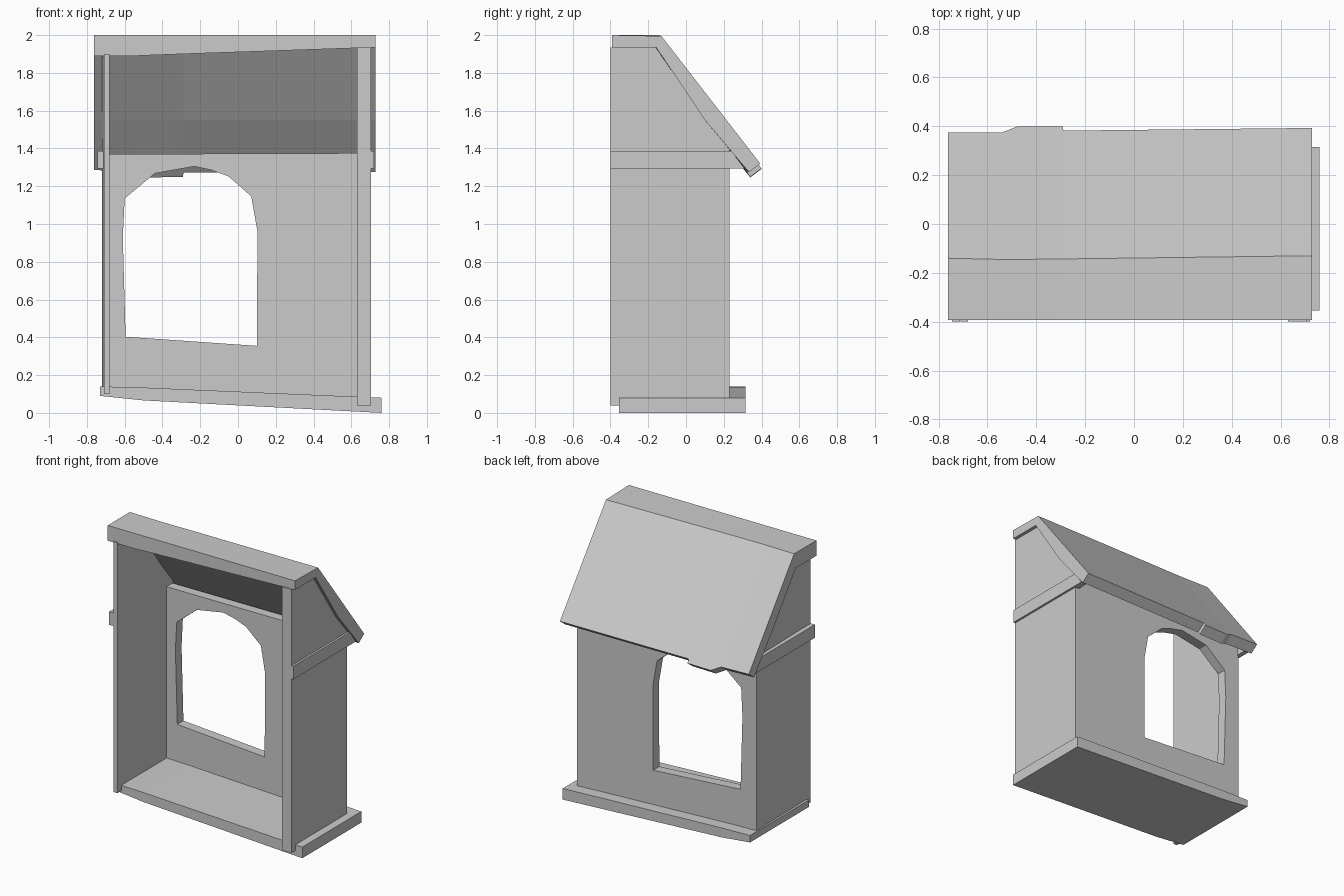
import bpy, bmesh

if "Cube" in bpy.data.objects:
    bpy.data.objects.remove(bpy.data.objects["Cube"])


def loft(name, sections):
    """Closed solid skinned through matching rings of 3D points."""
    bm = bmesh.new()
    rings = [[bm.verts.new(p) for p in sec] for sec in sections]
    n = len(rings[0])
    for a, b in zip(rings, rings[1:]):
        for i in range(n):
            j = (i + 1) % n
            bm.faces.new((a[i], a[j], b[j], b[i]))
    bm.faces.new(rings[0])
    bm.faces.new(rings[-1])
    bmesh.ops.recalc_face_normals(bm, faces=bm.faces)
    mesh = bpy.data.meshes.new(name)
    bm.to_mesh(mesh)
    bm.free()
    obj = bpy.data.objects.new(name, mesh)
    bpy.context.collection.objects.link(obj)
    return obj


def prism_x(name, profile, x0, x1):
    """Extrude a (y, z) profile along x."""
    return loft(name, [[(x, y, z) for y, z in profile] for x in (x0, x1)])


def prism_y(name, profile, y0, y1):
    """Extrude an (x, z) profile along y."""
    return loft(name, [[(x, y, z) for x, z in profile] for y in (y0, y1)])


FRONT, BACK = -0.40, 0.23


def side_profile(bottom, top):
    return [(FRONT, bottom), (FRONT, top), (-0.16, top), (0.10, 1.555),
            (BACK, 1.395), (BACK, bottom)]


# Sloping floor, in two slightly bent lengths
floor = [(-0.73, 0.09, 0.14), (-0.50, 0.066, 0.134), (0.76, 0.0, 0.08)]
loft("floor", [[(x, -0.355, lo), (x, 0.315, lo), (x, 0.315, hi), (x, -0.355, hi)]
               for x, lo, hi in floor])

# Side walls: thin left board, thick right board
left = prism_x("left_wall", side_profile(0.10, 1.90), -0.72, -0.68)
for v in left.data.vertices:
    if v.co.x < -0.7 and v.co.y < -0.39:
        v.co.x = -0.71
prism_x("right_wall", side_profile(0.04, 1.935), 0.63, 0.705)

# Back wall with arched opening
back = prism_y("back_wall", [(-0.70, 0.11), (0.65, 0.045), (0.65, 1.375), (-0.70, 1.37)],
               0.16, BACK)
arch = [(-0.595, 0.403), (0.10, 0.355), (0.103, 0.96), (0.07, 1.147), (-0.05, 1.252),
        (-0.14, 1.285), (-0.23, 1.305), (-0.44, 1.268), (-0.60, 1.135), (-0.61, 0.93)]
cutter = prism_y("window_cutter", arch, 0.05, 0.40)
cutter.hide_render = True
cutter.hide_set(True)
cut = back.modifiers.new("window", 'BOOLEAN')
cut.operation = 'DIFFERENCE'
cut.solver = 'EXACT'
cut.object = cutter

# Battens along the outside of both walls, cut to the roof slope
batten = [(FRONT, 1.293), (FRONT, 1.387), (0.24, 1.387), (0.31, 1.293)]
prism_x("left_batten", batten, -0.745, -0.712)
prism_x("right_batten", batten, 0.675, 0.72)

# Bent roof; each station: x, ridge y, eave y, underside height of the flat cap
stations = [(-0.762, -0.14, 0.375, 1.89), (-0.54, -0.145, 0.375, 1.89),
            (-0.475, -0.145, 0.40, 1.893), (-0.291, -0.143, 0.40, 1.90),
            (-0.289, -0.143, 0.382, 1.90), (0.728, -0.13, 0.393, 1.935)]
sections = []
for x, ridge, eave, under in stations:
    ez = 2.0 - 1.3 * (eave - ridge)
    sections.append([(x, -0.392, under), (x, -0.392, 2.0), (x, ridge, 2.0 - 0.005 * (x > 0)),
                     (x, eave, ez), (x, eave - 0.06, ez - 0.045),
                     (x, 0.10, 1.55), (x, -0.158, under)])
loft("roof", sections)
